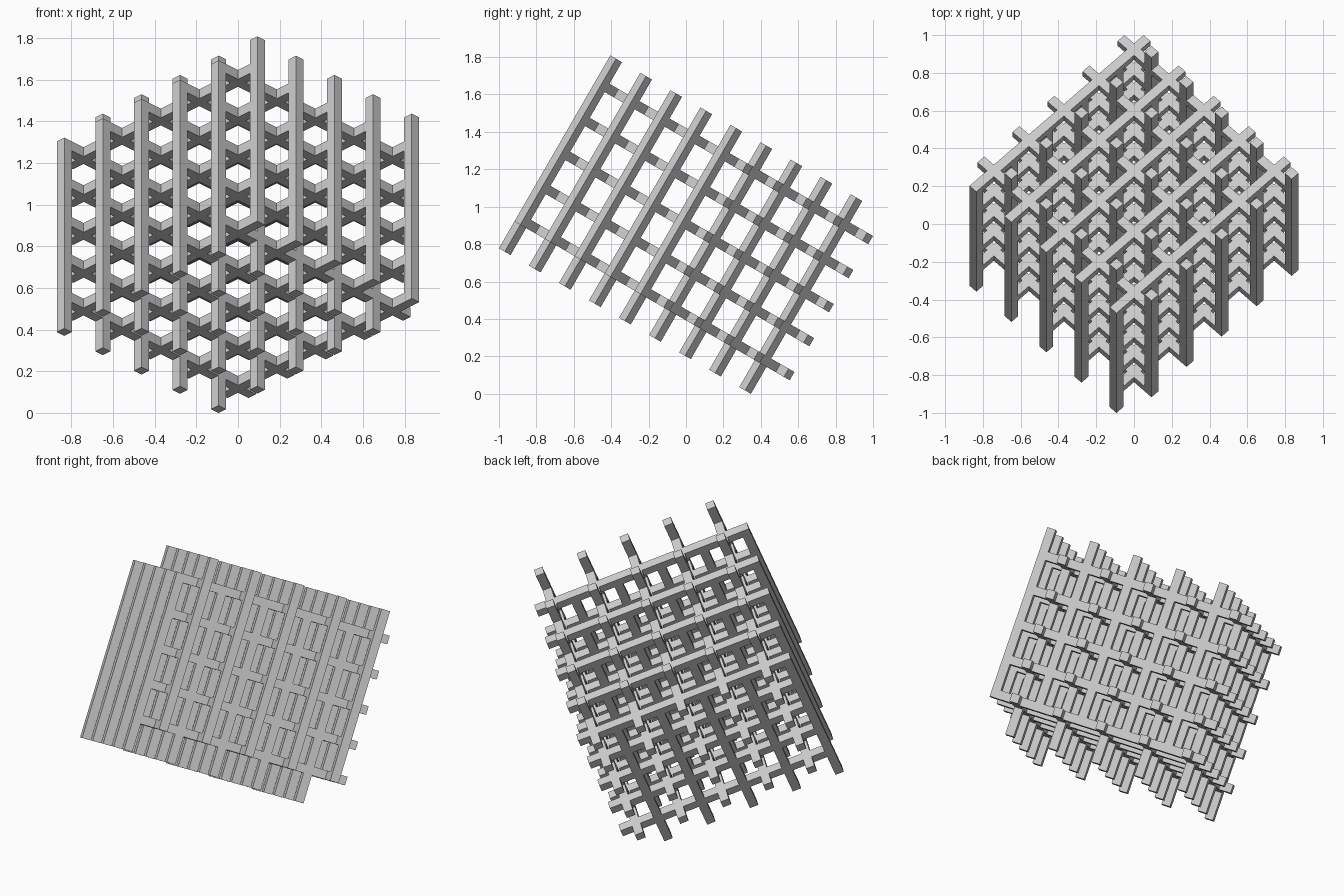
import bpy, bmesh, math
from mathutils import Matrix, Vector

if "Cube" in bpy.data.objects:
    bpy.data.objects.remove(bpy.data.objects["Cube"])

N = 5            # rods per direction
S = 0.2623       # spacing of the flat grid
T = 0.051        # rod thickness
H = T / 2
LEVELS = [0.365 + 0.21 * k for k in range(N)]

# lattice axes: turned 45 degrees, then tilted back 30 degrees
c, s, r = math.cos(math.radians(30)), 0.5, math.sqrt(0.5)
U = Vector((r, r * c, -r * s))
V = Vector((-r, r * c, -r * s))
W = Vector((0, s, c))
ORIGIN = Vector((0, c, -s)) * -1.1263
FRAME = Matrix.Translation(ORIGIN) @ Matrix((U, V, W)).transposed().to_4x4()


def rods(name, boxes):
    """One object holding a family of rods, each given as (low corner, high corner)."""
    bm = bmesh.new()
    for lo, hi in boxes:
        lo, hi = Vector(lo), Vector(hi)
        m = Matrix.Translation((lo + hi) / 2) @ Matrix.Diagonal((*(hi - lo), 1))
        bmesh.ops.create_cube(bm, size=1, matrix=FRAME @ m)
    me = bpy.data.meshes.new(name)
    bm.to_mesh(me)
    bm.free()
    bpy.context.collection.objects.link(bpy.data.objects.new(name, me))


START, END = -S / 2 - H, (N - 1) * S + 0.097
grid = [(i, j) for i in range(N) for j in range(N)]

# cross rods, both directions sharing each level
rods("cross_rods_right", [((START, j * S - H, w - H), (END, j * S + H, w + H))
                          for j in range(N) for w in LEVELS])
rods("cross_rods_left", [((i * S - H, START, w - H), (i * S + H, END, w + H))
                         for i in range(N) for w in LEVELS])


def upright(u, v, w0, w1):
    return (u - H, v - H, w0), (u + H, v + H, w1)


# uprights: one set sticks out below, the other above
rods("low_uprights", [upright((i - 0.5) * S, j * S, 0.173, LEVELS[-1] + H) for i, j in grid])
rods("high_uprights", [upright(i * S, (j - 0.5) * S, LEVELS[0] - H, 1.364) for i, j in grid])
